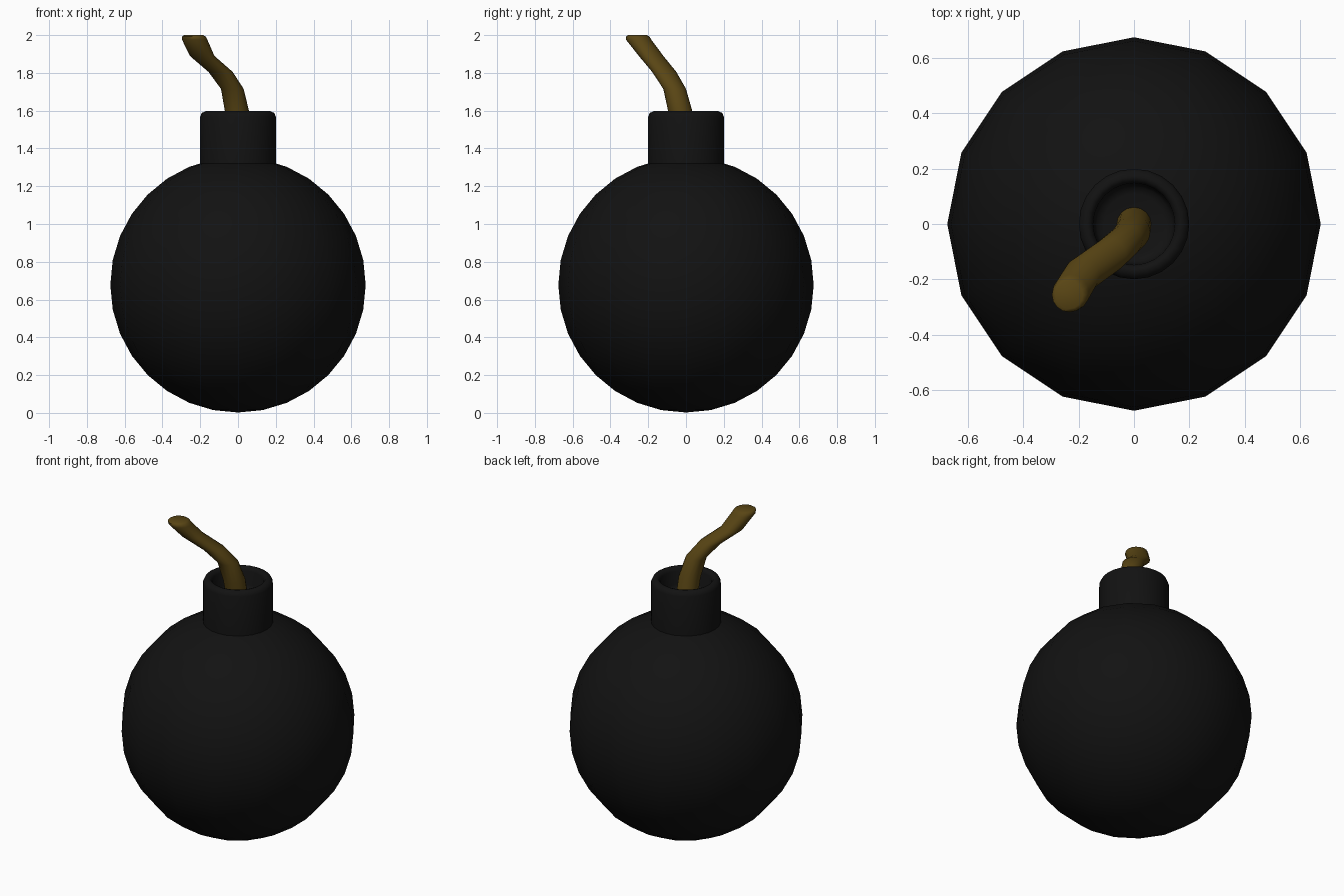
import bpy, bmesh
from math import cos, sin, pi, radians

if "Cube" in bpy.data.objects:
    bpy.data.objects.remove(bpy.data.objects["Cube"])


def material(name, rgb):
    m = bpy.data.materials.new(name)
    m.diffuse_color = (*rgb, 1)
    m.use_nodes = True
    m.node_tree.nodes["Principled BSDF"].inputs["Base Color"].default_value = m.diffuse_color
    return m


def rings_object(name, rings, sides, mat, angle):
    """Skin a stack of horizontal rings (x, y, z, radius), capped at both ends."""
    bm = bmesh.new()
    loops = [[bm.verts.new((x + r * cos(2 * pi * i / sides),
                            y + r * sin(2 * pi * i / sides), z))
              for i in range(sides)] for x, y, z, r in rings]
    for a, b in zip(loops, loops[1:]):
        for i in range(sides):
            j = (i + 1) % sides
            bm.faces.new((a[i], a[j], b[j], b[i]))
    bm.faces.new(loops[0][::-1])
    bm.faces.new(loops[-1])
    bmesh.ops.recalc_face_normals(bm, faces=bm.faces)
    me = bpy.data.meshes.new(name)
    bm.to_mesh(me)
    bm.free()
    ob = bpy.data.objects.new(name, me)
    bpy.context.collection.objects.link(ob)
    me.materials.append(mat)
    smooth(ob, angle)
    return ob


def smooth(ob, angle):
    bpy.ops.object.select_all(action='DESELECT')
    ob.select_set(True)
    bpy.context.view_layer.objects.active = ob
    bpy.ops.object.shade_smooth_by_angle(angle=radians(angle))


black = material("black_iron", (0.006, 0.006, 0.006))
brown = material("fuse_cord", (0.1, 0.06, 0.007))

# Round body
bpy.ops.mesh.primitive_uv_sphere_add(segments=16, ring_count=16, radius=0.676,
                                     location=(0, 0, 0.678))
body = bpy.context.object
body.name = "body"
body.data.materials.append(black)
smooth(body, 40)

# Neck with rounded rim and a recessed opening
neck = [(0.2, 1.25), (0.2, 1.568), (0.192, 1.588), (0.172, 1.597),
        (0.158, 1.593), (0.148, 1.575), (0.145, 1.49), (0.135, 1.47), (0.11, 1.462)]
rings_object("neck", [(0, 0, z, r) for r, z in neck], 24, black, 50)

# Bent fuse with a rounded tip
fuse = [(0, 0, 1.45, 0.063), (-0.005, -0.03, 1.595, 0.064),
        (-0.03, -0.06, 1.715, 0.06), (-0.092, -0.115, 1.805, 0.064),
        (-0.19, -0.185, 1.89, 0.065), (-0.229, -0.25, 1.975, 0.067),
        (-0.234, -0.256, 1.992, 0.063), (-0.235, -0.257, 2.0, 0.05)]
rings_object("fuse", fuse, 16, brown, 60)
